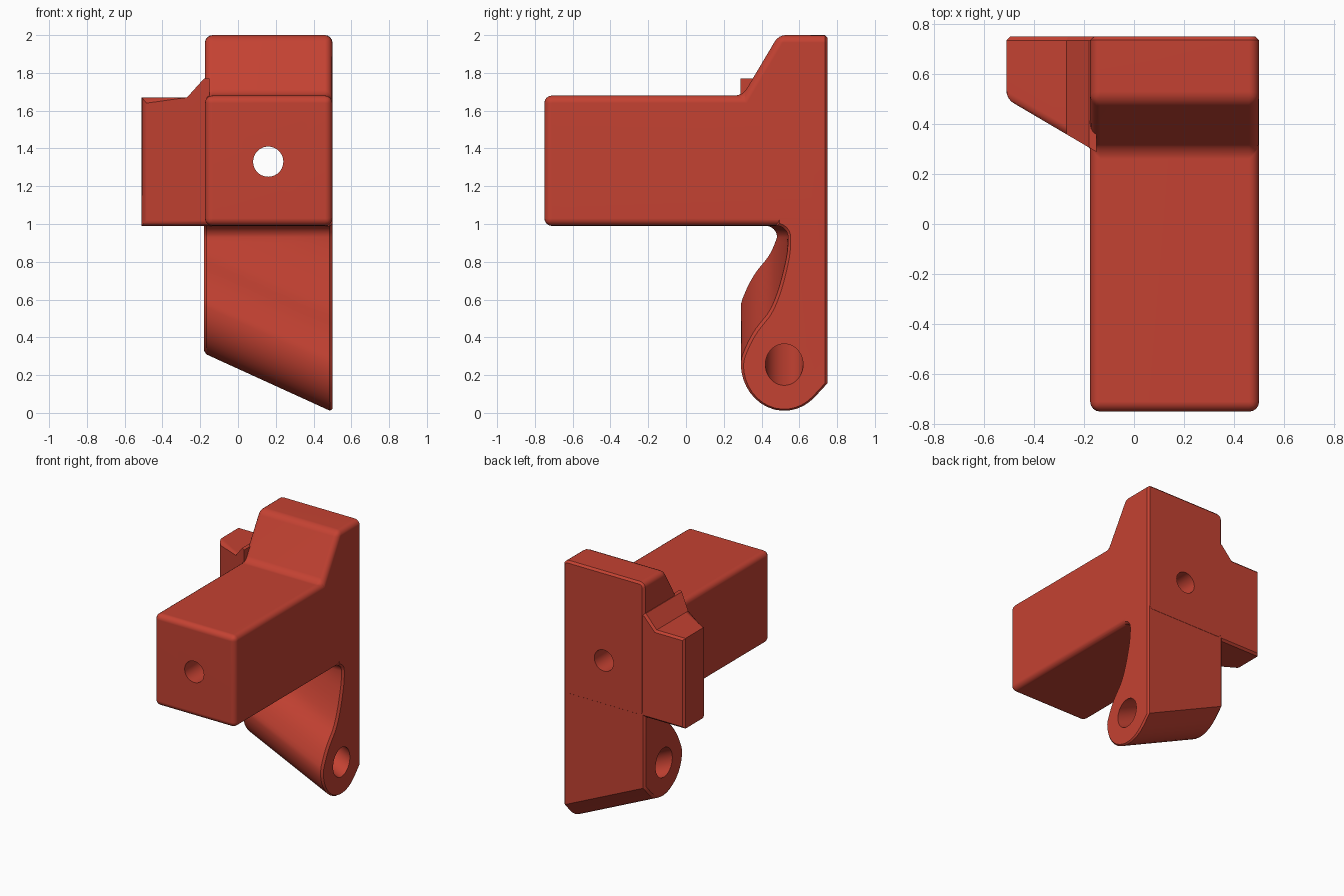
import bpy, bmesh, math
from mathutils import Vector

if "Cube" in bpy.data.objects:
    bpy.data.objects.remove(bpy.data.objects["Cube"])

red = bpy.data.materials.new("brick_red")
red.diffuse_color = (0.552, 0.054, 0.032, 1)
red.use_nodes = True
red.node_tree.nodes["Principled BSDF"].inputs["Base Color"].default_value = red.diffuse_color


def make_object(name, bm):
    bmesh.ops.recalc_face_normals(bm, faces=bm.faces)
    mesh = bpy.data.meshes.new(name)
    bm.to_mesh(mesh)
    bm.free()
    mesh.materials.append(red)
    ob = bpy.data.objects.new(name, mesh)
    bpy.context.collection.objects.link(ob)
    return ob


def loft(rings):
    bm = bmesh.new()
    vs = [[bm.verts.new(p) for p in ring] for ring in rings]
    n = len(vs[0])
    for a, b in zip(vs, vs[1:]):
        for i in range(n):
            bm.faces.new((a[i], a[(i + 1) % n], b[(i + 1) % n], b[i]))
    bm.faces.new(vs[0])
    bm.faces.new(vs[-1])
    bmesh.ops.recalc_face_normals(bm, faces=bm.faces)
    return bm


def bevel(bm, test, width, segments):
    edges = [e for e in bm.edges if test(e)]
    bmesh.ops.bevel(bm, geom=edges, offset=width, segments=segments,
                    profile=0.5, affect='EDGES', clamp_overlap=True)


def on(e, axis, value):
    return all(abs(v.co[axis] - value) < 1e-4 for v in e.verts)


# Main block with raised sloped back
side = [(-.75, .99), (.75, .99), (.75, 2), (.49, 2), (.30, 1.68), (-.75, 1.68)]
bm = loft([[(x, y, z) for y, z in side] for x in (-.175, .5)])
bevel(bm, lambda e: not on(e, 1, .75), .04, 4)
bevel(bm, lambda e: on(e, 1, .75) and any(f.normal.y < .9 for f in e.link_faces), .015, 1)
body = make_object("bracket_body", bm)

# Side wing with sloped front
BACK = .749
face = [(-.51, .99), (-.15, .99), (-.15, 1.77), (-.18, 1.77), (-.27, 1.67), (-.51, 1.67)]
bm = loft([[(x, y, z) for x, z in face] for y in (0, BACK)])
cut = bmesh.ops.bisect_plane(bm, geom=bm.verts[:] + bm.edges[:] + bm.faces[:],
                             plane_co=(-.51, .5, 0), plane_no=(-.2, -.34, 0), clear_outer=True)
bmesh.ops.holes_fill(bm, edges=[e for e in bm.edges if e.is_boundary])
bmesh.ops.recalc_face_normals(bm, faces=bm.faces)
bevel(bm, lambda e: any(abs(v.co.x + .51) < 1e-4 for v in e.verts)
      and not any(abs(v.co.y - BACK) < 1e-4 for v in e.verts), .03, 4)
bevel(bm, lambda e: on(e, 1, BACK) and not on(e, 0, -.15), .015, 1)
wing = make_object("side_wing", bm)

# Sheared leg: the curved front follows f, lifted towards the left end
KEYS = [(.255, .29), (.35, .32), (.44, .37), (.53, .44), (.62, .48), (.72, .51), (.85, .537), (.96, .54)]
SLOPE = .456


def f(s):
    def slope(i):
        if i in (0, len(KEYS) - 1):
            return 0
        (a, b), (c, d) = KEYS[i - 1], KEYS[i + 1]
        return (d - b) / (c - a)
    i = 0
    while i < len(KEYS) - 2 and s > KEYS[i + 1][0]:
        i += 1
    (s0, y0), (s1, y1) = KEYS[i], KEYS[i + 1]
    h = s1 - s0
    t = (s - s0) / h
    return ((2*t**3 - 3*t*t + 1) * y0 + (t**3 - 2*t*t + t) * h * slope(i)
            + (3*t*t - 2*t**3) * y1 + (t**3 - t*t) * h * slope(i + 1))


def leg_ring(x):
    up = (.5 - x) * SLOPE
    pts = [(BACK, .15 + up)]
    for k in range(15):                       # rounded bottom
        a = math.radians(-45 - 135 * k / 14)
        pts.append((.52 + .23 * math.cos(a), .255 + up + .25 * math.sin(a)))
    z0 = .255 + up
    for k in range(1, 19):                    # curved front
        z = z0 + (.93 - z0) * k / 18
        pts.append((f(z - up), z))
    y1 = pts[-1][0]
    for k in range(1, 7):                     # fillet under the block
        a = math.radians(15 * k)
        pts.append((y1 - .06 + .06 * math.cos(a), .93 + .06 * math.sin(a)))
    pts += [(y1 - .06, 1.15), (BACK, 1.15)]
    return [(x, y, z) for y, z in pts]


X0, X1 = -.18, .499
bm = loft([leg_ring(X0 + (X1 - X0) * i / 10) for i in range(11)])
bevel(bm, lambda e: on(e, 0, X0) or on(e, 0, X1), .014, 1)
leg = make_object("hinge_leg", bm)


# Hole cutters
def cutter(name, centre, direction, radius):
    bm = bmesh.new()
    bmesh.ops.create_cone(bm, cap_ends=True, segments=40, radius1=radius, radius2=radius, depth=3)
    ob = make_object(name, bm)
    ob.rotation_mode = 'QUATERNION'
    ob.rotation_quaternion = Vector(direction).to_track_quat('Z', 'Y')
    ob.location = centre
    ob.hide_render = True
    return ob


bolt = cutter("bolt_hole_cutter", (.16, 0, 1.33), (0, 1, 0), .08)
pin = cutter("pin_hole_cutter", (.5, .52, .255), (1, 0, -SLOPE), .1)

# The pin hole is cut from the leg before the parts are joined
bpy.context.view_layer.update()
for target, tool, op in ((leg, pin, 'DIFFERENCE'), (body, wing, 'UNION'),
                         (body, leg, 'UNION'), (body, bolt, 'DIFFERENCE')):
    bpy.context.view_layer.objects.active = target
    mod = target.modifiers.new("join", 'BOOLEAN')
    mod.operation, mod.object, mod.solver = op, tool, 'EXACT'
    bpy.ops.object.modifier_apply(modifier=mod.name)
for ob in (wing, leg, bolt, pin):
    bpy.data.objects.remove(ob)

# Smooth rounded edges, keep flats flat
bpy.ops.object.select_all(action='DESELECT')
body.select_set(True)
bpy.context.view_layer.objects.active = body
bpy.ops.object.shade_smooth_by_angle(angle=math.radians(30))
wn = body.modifiers.new("flat_normals", 'WEIGHTED_NORMAL')
wn.keep_sharp = True
